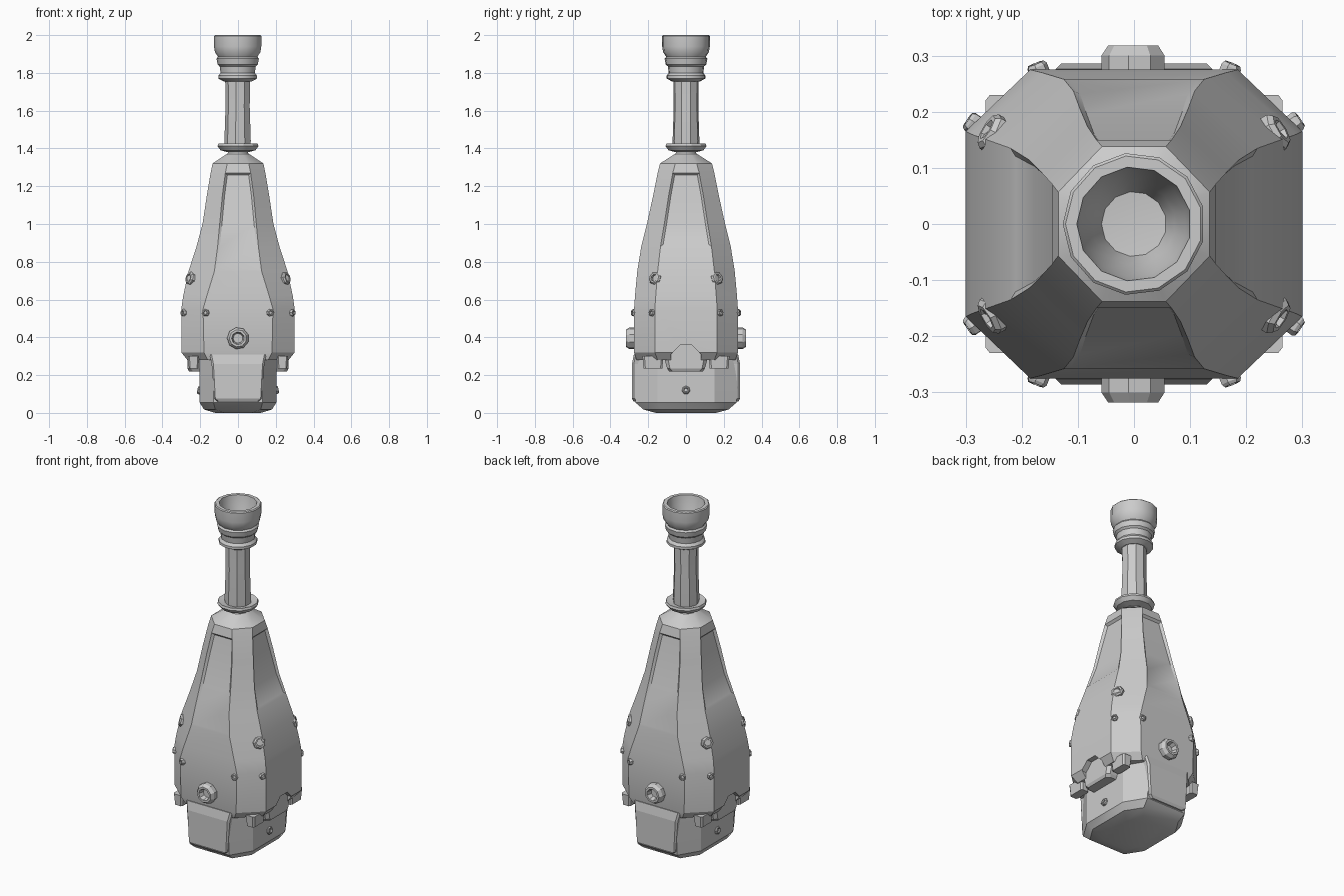
import bpy, bmesh, math
from mathutils import Vector

if "Cube" in bpy.data.objects:
    bpy.data.objects.remove(bpy.data.objects["Cube"])


def finish(bm, name, angle=28):
    bmesh.ops.recalc_face_normals(bm, faces=bm.faces)
    me = bpy.data.meshes.new(name)
    bm.to_mesh(me)
    bm.free()
    ob = bpy.data.objects.new(name, me)
    bpy.context.collection.objects.link(ob)
    bpy.ops.object.select_all(action='DESELECT')
    ob.select_set(True)
    bpy.context.view_layer.objects.active = ob
    if angle:
        bpy.ops.object.shade_smooth_by_angle(angle=math.radians(angle))
    return ob


def loft(rings):
    """Chamfered-rectangle rings (z, half x, half y, flat x, flat y), capped; returns the face grid."""
    bm = bmesh.new()
    rows = []
    for z, hx, hy, fx, fy in rings:
        pts = [(fx, -hy), (hx, -fy), (hx, fy), (fx, hy),
               (-fx, hy), (-hx, fy), (-hx, -fy), (-fx, -hy)]
        rows.append([bm.verts.new((x, y, z)) for x, y in pts])
    grid = [[bm.faces.new((a[i], a[(i + 1) % 8], b[(i + 1) % 8], b[i])) for i in range(8)]
            for a, b in zip(rows, rows[1:])]
    bm.faces.new(rows[0][::-1])
    bm.faces.new(rows[-1])
    return bm, grid


def lathe(name, profile, sides, loc=(0, 0, 0), axis=(0, 0, 1), angle=28):
    """Revolve (radius, height) points; radius 0 closes to a point."""
    bm = bmesh.new()
    q = Vector((0, 0, 1)).rotation_difference(Vector(axis))
    rows = []
    for r, h in profile:
        n = sides if r > 0 else 1
        rows.append([bm.verts.new(q @ Vector((r * math.cos(2 * math.pi * (k + .5) / sides),
                                              r * math.sin(2 * math.pi * (k + .5) / sides), h))
                                  + Vector(loc)) for k in range(n)])
    for a, b in zip(rows, rows[1:]):
        for k in range(sides):
            m = (k + 1) % sides
            quad = [a[k % len(a)], a[m % len(a)], b[m % len(b)], b[k % len(b)]]
            bm.faces.new(list(dict.fromkeys(quad)))
    return finish(bm, name, angle)


def bolt(name, loc, axis, r, h):
    lathe(name, [(0, -h), (r, -h), (r, h * .6), (r * .8, h), (r * .55, h),
                 (r * .45, h * .3), (0, h * .3)], 7, loc, axis, 0)


# tapering eight-sided body
bm, grid = loft([
    (0.28, .268, .262, .160, .150), (0.32, .300, .275, .180, .165),
    (0.55, .300, .275, .185, .165), (0.62, .290, .270, .165, .160),
    (0.75, .262, .258, .125, .150), (0.88, .220, .237, .108, .135),
    (1.00, .188, .207, .097, .115), (1.15, .165, .174, .083, .092),
    (1.27, .145, .150, .067, .070), (1.32, .135, .138, .057, .057),
    (1.37, .060, .060, .025, .025)])
# recessed long panels that fade out toward the bottom
bmesh.ops.recalc_face_normals(bm, faces=bm.faces)
for side, first in ((7, 4), (3, 4), (1, 5), (5, 5)):
    faces = [grid[j][side] for j in range(first, 8)]
    out = Vector({7: (0, 1, 0), 3: (0, -1, 0), 1: (-1, 0, 0), 5: (1, 0, 0)}[side])
    bmesh.ops.inset_region(bm, faces=faces, thickness=.012, use_even_offset=True)
    for v in {v for f in faces for v in f.verts}:
        v.co += out * .014 * min(1, max(0, (v.co.z - .75) / .35))
body = finish(bm, "body")

# arched notches in the lower edge of both sides
for s in (1, -1):
    cutter = lathe("notch_cutter", [(0, .268), (.085, .268), (.085, .4), (0, .4)], 8,
                   (0, 0, .28), (s, 0, 0), 0)
    cutter.hide_render = True
    mod = body.modifiers.new("notch", 'BOOLEAN')
    mod.operation, mod.object = 'DIFFERENCE', cutter
    bpy.context.view_layer.objects.active = body
    bpy.ops.object.modifier_apply(modifier=mod.name)
    bpy.data.objects.remove(cutter)

# foot under the body
bm, _ = loft([(0.0, .12, .16, .07, .08), (.018, .18, .225, .12, .13), (.055, .203, .268, .13, .15),
              (.19, .203, .274, .13, .15), (.30, .203, .27, .13, .15)])
finish(bm, "foot")

# side ledges under the notches, and front and back plates on the foot
bm, _ = loft([(.22, .26, .09, .24, .07), (.235, .268, .10, .25, .085), (.31, .268, .12, .25, .10)])
finish(bm, "side_ledge", 0)
for s in (1, -1):
    for t in (1, -1):
        bm, _ = loft([(.235, .025, .05, .018, .04), (.30, .03, .055, .022, .045)])
        bmesh.ops.translate(bm, verts=bm.verts, vec=(s * .235, t * .175, 0))
        finish(bm, "corner_tooth", 0)
    bm, _ = loft([(.06, .11, .022, .10, .01), (.075, .125, .03, .12, .02),
                  (.26, .14, .03, .13, .02), (.31, .15, .02, .14, .01)])
    bmesh.ops.translate(bm, verts=bm.verts, vec=(0, s * .256, 0))
    finish(bm, "foot_plate", 0)
    # round port on the front and back
    lathe("port", [(0, -.03), (.058, -.03), (.058, .025), (.046, .043), (.034, .043),
                   (.026, .012), (0, .012)], 9, (0, s * .275, .395), (0, s, 0), 25)
    bolt("foot_bolt", (s * .203, 0, .12), (s, 0, .2), .022, .012)
    # bolts around the four corners
    for t in (1, -1):
        bolt("large_bolt", (s * .245, t * .158, .71), (s, t * .6, .3), .036, .022)
        bolt("small_bolt", (s * .285, t * .178, .53), (s, t * .7, .1), .019, .014)
        bolt("small_bolt", (s * .17, t * .273, .53), (s * .4, t, .1), .019, .014)

# neck: shoulder collar and stem
lathe("collar", [(0, 1.34), (.065, 1.355), (.055, 1.38), (.095, 1.39), (.112, 1.412),
                 (.108, 1.425), (.066, 1.415), (0, 1.415)], 12)
lathe("stem", [(0, 1.37), (.07, 1.40), (.072, 1.44), (.066, 1.62), (.068, 1.79), (0, 1.79)], 9)

# hollow flared mouth
lathe("mouth", [(0, 1.755), (.075, 1.755), (.104, 1.77), (.104, 1.785), (.092, 1.80),
                (.097, 1.835), (.108, 1.845), (.114, 1.875), (.106, 1.885), (.122, 1.91),
                (.127, 1.94), (.127, 1.995), (.122, 2.0), (.102, 2.0), (.094, 1.95),
                (.074, 1.89), (.058, 1.84), (0, 1.835)], 13)
